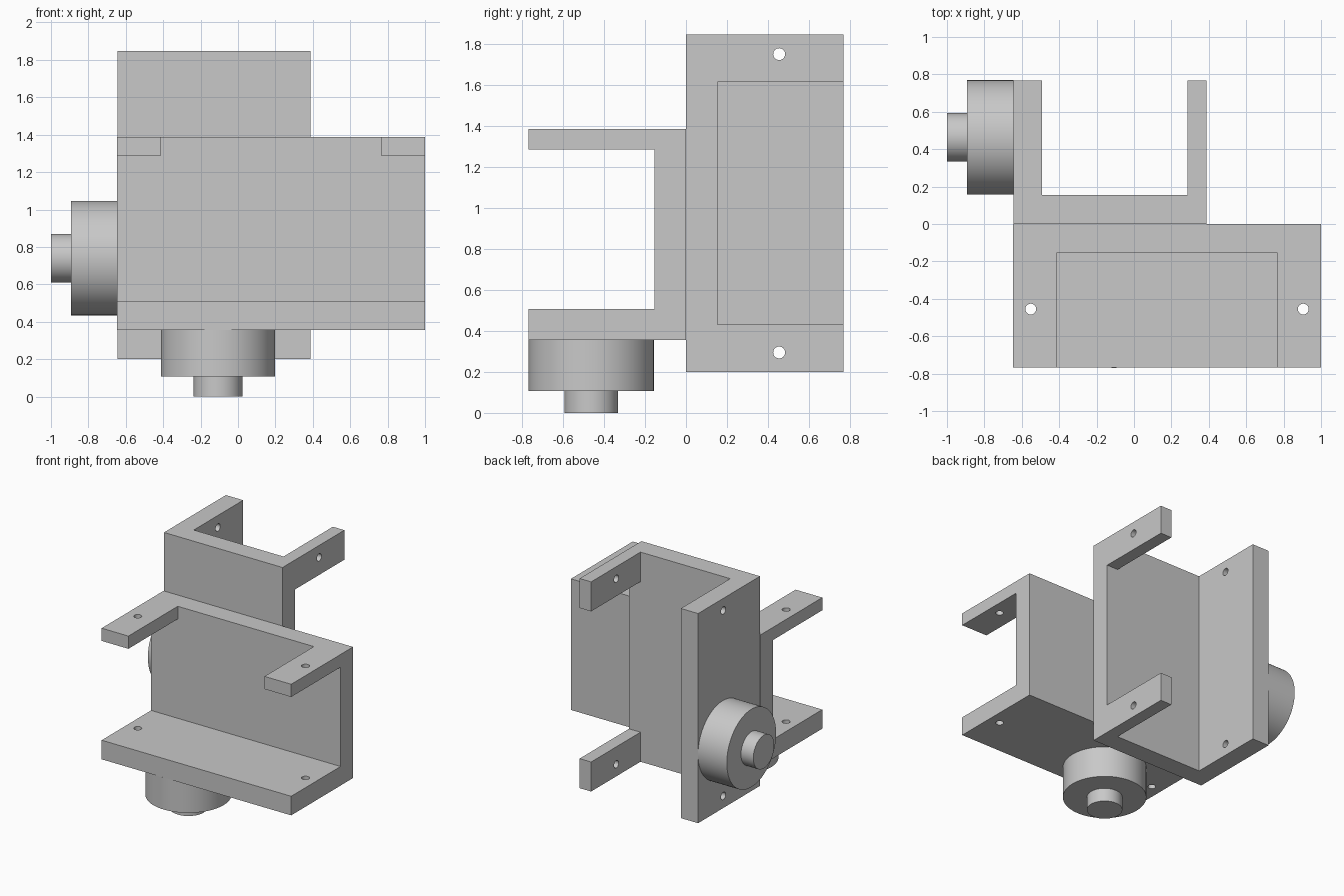
import bpy, bmesh
from math import radians
from mathutils import Matrix, Vector

cube = bpy.data.objects.get("Cube")
if cube:
    bpy.data.objects.remove(cube, do_unlink=True)

grey = bpy.data.materials.new("plain_grey")
grey.use_nodes = True
grey.diffuse_color = (0.58, 0.58, 0.58, 1)
grey.node_tree.nodes["Principled BSDF"].inputs["Base Color"].default_value = grey.diffuse_color

# Bracket dimensions in its own frame: length x, depth -y, motor below z = 0
LENGTH, DEPTH, HEIGHT = 1.647, 0.768, 1.03
WALL, BASE, ARM, ARM_WIDTH = 0.155, 0.15, 0.1, 0.232
HOLE_INSET, HOLE_Y, HOLE_R = 0.095, -0.455, 0.029
MOTOR_X, MOTOR_Y = 0.54, -0.463


def make_object(name, bm):
    bmesh.ops.recalc_face_normals(bm, faces=bm.faces)
    mesh = bpy.data.meshes.new(name)
    bm.to_mesh(mesh)
    bm.free()
    mesh.materials.append(grey)
    obj = bpy.data.objects.new(name, mesh)
    bpy.context.collection.objects.link(obj)
    return obj


def add_cylinder(bm, x, y, low, high, radius, segments):
    bmesh.ops.create_cone(bm, cap_ends=True, segments=segments, radius1=radius, radius2=radius,
                          depth=high - low, matrix=Matrix.Translation((x, y, (low + high) / 2)))


def cut(obj, cutter):
    cutter.hide_render = True
    mod = obj.modifiers.new("cut", "BOOLEAN")
    mod.operation, mod.solver, mod.object = "DIFFERENCE", "EXACT", cutter
    bpy.context.view_layer.update()
    graph = bpy.context.evaluated_depsgraph_get()
    mesh = bpy.data.meshes.new_from_object(obj.evaluated_get(graph))
    obj.modifiers.clear()
    obj.data = mesh
    bpy.data.objects.remove(cutter, do_unlink=True)


def smooth(obj):
    bpy.ops.object.select_all(action="DESELECT")
    obj.select_set(True)
    bpy.context.view_layer.objects.active = obj
    bpy.ops.object.shade_smooth_by_angle(angle=radians(30))


def servo_bracket(prefix, placement):
    # C-shaped profile swept along the length
    profile = [(0, 0), (-DEPTH, 0), (-DEPTH, BASE), (-WALL, BASE),
               (-WALL, HEIGHT - ARM), (-DEPTH, HEIGHT - ARM), (-DEPTH, HEIGHT), (0, HEIGHT)]
    bm = bmesh.new()
    face = bm.faces.new([bm.verts.new((0, y, z)) for y, z in profile])
    swept = bmesh.ops.extrude_face_region(bm, geom=[face])["geom"]
    bmesh.ops.translate(bm, vec=(LENGTH, 0, 0),
                        verts=[v for v in swept if isinstance(v, bmesh.types.BMVert)])
    bracket = make_object(prefix + "_bracket", bm)

    # Notch that leaves two arms on the thin flange
    bm = bmesh.new()
    size = Vector((LENGTH - 2 * ARM_WIDTH, DEPTH, 2 * ARM))
    center = Vector((LENGTH / 2, -WALL - DEPTH / 2, HEIGHT - ARM / 2))
    bmesh.ops.create_cube(bm, size=1, matrix=Matrix.Translation(center) @ Matrix.Diagonal(size.to_4d()))
    cut(bracket, make_object("notch_cutter", bm))

    # Screw holes through both flanges
    bm = bmesh.new()
    for x in (HOLE_INSET, LENGTH - HOLE_INSET):
        add_cylinder(bm, x, HOLE_Y, -0.1, HEIGHT + 0.1, HOLE_R, 32)
    cut(bracket, make_object("hole_cutter", bm))

    # Round hub and its shaft under the thick flange
    parts = [bracket]
    for name, low, high, radius in (("_hub", -0.25, 0, 0.306), ("_shaft", -0.357, -0.25, 0.13)):
        bm = bmesh.new()
        add_cylinder(bm, MOTOR_X, MOTOR_Y, low, high, radius, 96)
        parts.append(make_object(prefix + name, bm))
    for obj in parts:
        obj.data.transform(placement)
        smooth(obj)


# The rear bracket is the front one stood on end, back to back
turn = Matrix(((0, 0, 1, 0), (0, -1, 0, 0), (1, 0, 0, 0), (0, 0, 0, 1)))
servo_bracket("front", Matrix.Translation((-0.647, 0, 0.357)))
servo_bracket("rear", Matrix.Translation((-0.643, 0, 0.2)) @ turn)
